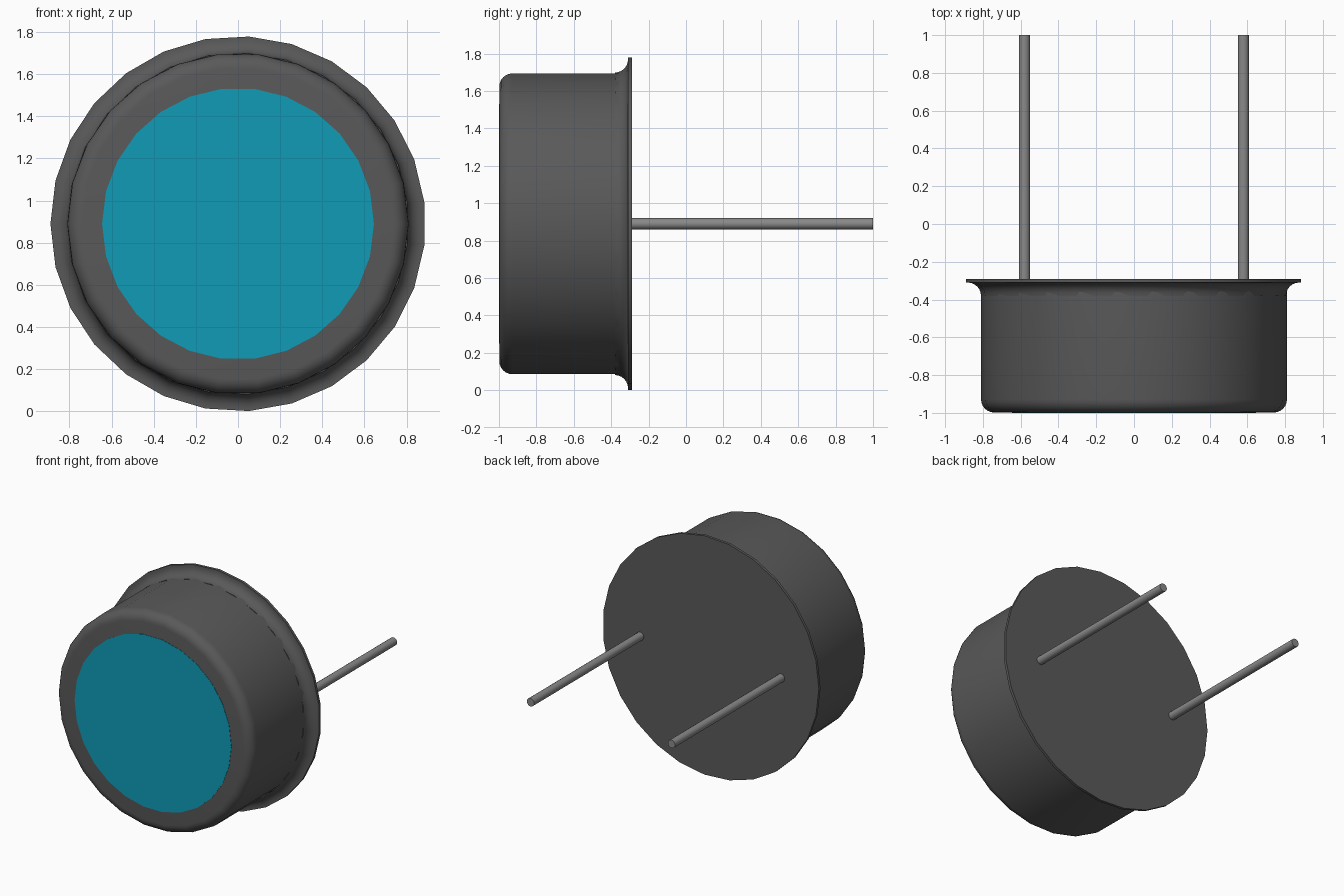
import bpy, bmesh
from math import sin, cos, pi, radians

if "Cube" in bpy.data.objects:
    bpy.data.objects.remove(bpy.data.objects["Cube"])

CZ = 0.89  # height of the central axis


def material(name, color):
    m = bpy.data.materials.new(name)
    m.diffuse_color = (*color, 1)
    m.use_nodes = True
    m.node_tree.nodes["Principled BSDF"].inputs["Base Color"].default_value = m.diffuse_color
    return m


def lathe(name, profile, sides, mat, x=0, smooth=True):
    """Turn a (radius, y) profile about a y-parallel axis; radius 0 makes a pole."""
    bm = bmesh.new()
    rings = []
    for r, y in profile:
        count = sides if r > 0 else 1
        rings.append([bm.verts.new((x - r * cos(2 * pi * i / sides), y,
                                    CZ + r * sin(2 * pi * i / sides)))
                      for i in range(count)])
    for a, b in zip(rings, rings[1:]):
        for i in range(sides):
            j = (i + 1) % sides
            quad = [a[i % len(a)], a[j % len(a)], b[j % len(b)], b[i % len(b)]]
            bm.faces.new(list(dict.fromkeys(quad)))
    bmesh.ops.recalc_face_normals(bm, faces=bm.faces)
    mesh = bpy.data.meshes.new(name)
    bm.to_mesh(mesh)
    bm.free()
    obj = bpy.data.objects.new(name, mesh)
    bpy.context.collection.objects.link(obj)
    mesh.materials.append(mat)
    if smooth:
        bpy.ops.object.select_all(action='DESELECT')
        obj.select_set(True)
        bpy.context.view_layer.objects.active = obj
        bpy.ops.object.shade_smooth_by_angle(angle=radians(35))
    return obj


def arc(cr, cy, rad, start, end, n=6):
    """Points of a circular arc in the (radius, y) plane, angles in degrees."""
    angles = [radians(start + (end - start) * k / n) for k in range(n + 1)]
    return [(cr + rad * cos(a), cy + rad * sin(a)) for a in angles]


dark = material("dark_grey", (0.1, 0.1, 0.1))
metal = material("metal_grey", (0.25, 0.25, 0.25))
teal = material("teal", (0.005, 0.33, 0.47))

# Can with rounded front rim
lathe("can_body", [(0, -0.998)] + arc(0.74, -0.928, 0.07, -90, 0)
      + [(0.81, -0.30), (0, -0.30)], 26, dark)

# Flared base flange with thin lip and flat back
lathe("base_flange", [(0, -0.33), (0.80, -0.33), (0.80, -0.38)]
      + arc(0.88, -0.38, 0.07, 180, 90)
      + [(0.89, -0.31), (0.89, -0.29), (0, -0.29)], 27, dark)

# Coloured front window
lathe("front_window", [(0, -1.0), (0.645, -1.0), (0.645, -0.98), (0, -0.98)],
      26, teal, smooth=False)

# Two connection pins
for side, x in (("left", -0.58), ("right", 0.58)):
    lathe(side + "_pin", [(0, -0.30), (0.03, -0.30), (0.03, 1.0), (0, 1.0)],
          16, metal, x=x)
